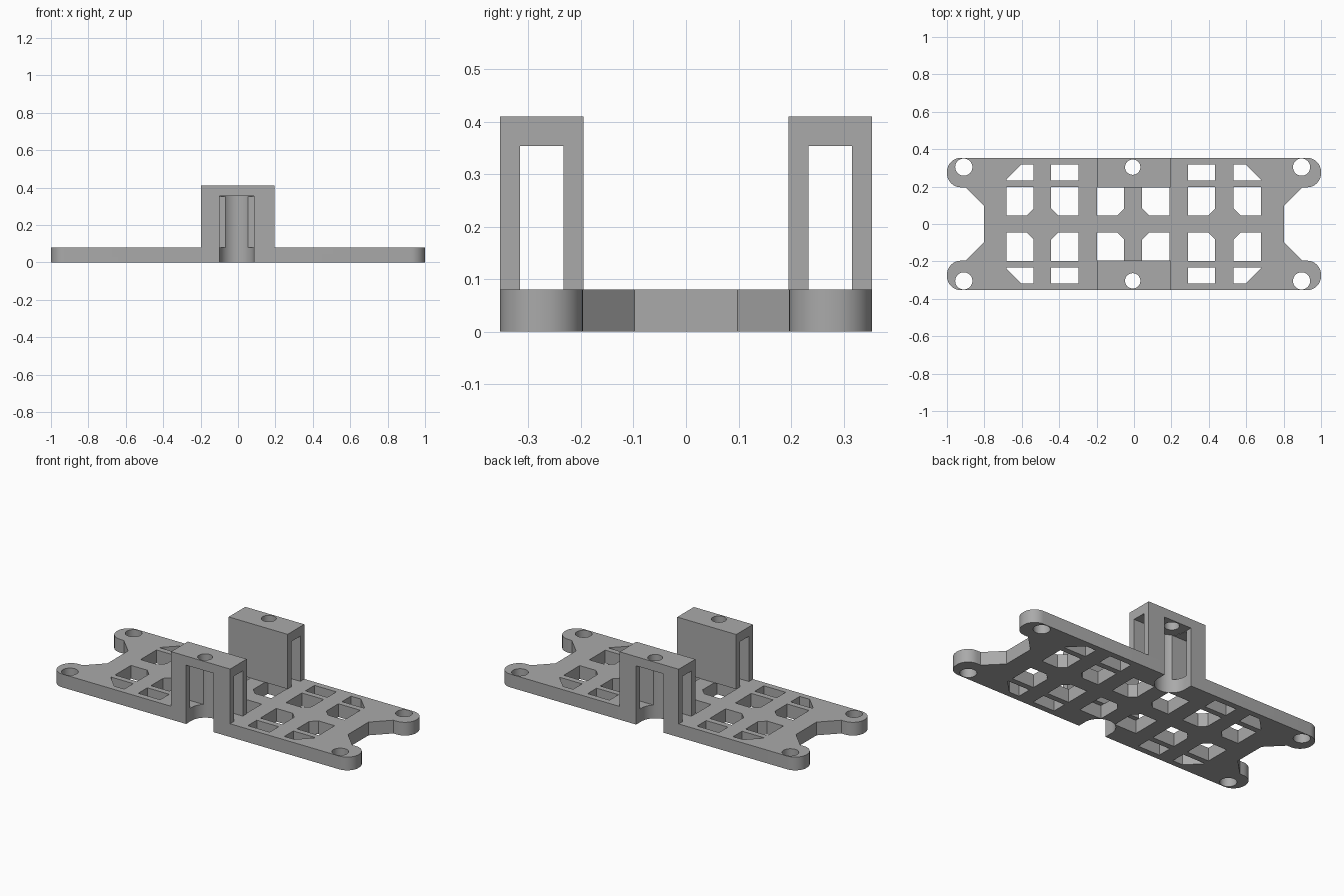
import bpy
import bmesh
from math import cos, sin, pi, radians
from mathutils import Vector

if "Cube" in bpy.data.objects:
    bpy.data.objects.remove(bpy.data.objects["Cube"], do_unlink=True)

PLATE_TOP = 0.08
HALF_DEPTH = 0.354
SHIFT = -0.007          # holes and slots sit slightly off centre

grey = bpy.data.materials.new("plain grey")
grey.use_nodes = True
grey.diffuse_color = (0.4, 0.4, 0.4, 1)
grey.node_tree.nodes["Principled BSDF"].inputs["Base Color"].default_value = (0.4, 0.4, 0.4, 1)


def arc(cx, cy, r, start, end, steps):
    return [(cx + r * cos(radians(start + (end - start) * i / steps)),
             cy + r * sin(radians(start + (end - start) * i / steps))) for i in range(steps + 1)]


def circle(cx, cy, r):
    return arc(cx, cy, r, 0, 360, 32)[:-1]


def flip_y(pts):
    return [(x, -y) for x, y in pts]


def prisms(name, profiles, low, high, along_x=False):
    """One object holding an extruded solid for each closed profile."""
    bm = bmesh.new()
    for pts in profiles:
        place = (lambda p: (low, p[0], p[1])) if along_x else (lambda p: (p[0], p[1], low))
        face = bm.faces.new([bm.verts.new(place(p)) for p in pts])
        ext = bmesh.ops.extrude_face_region(bm, geom=[face])
        step = Vector((high - low, 0, 0)) if along_x else Vector((0, 0, high - low))
        bmesh.ops.translate(bm, vec=step,
                            verts=[v for v in ext["geom"] if isinstance(v, bmesh.types.BMVert)])
    bmesh.ops.recalc_face_normals(bm, faces=bm.faces)
    mesh = bpy.data.meshes.new(name)
    bm.to_mesh(mesh)
    bm.free()
    mesh.materials.append(grey)
    obj = bpy.data.objects.new(name, mesh)
    bpy.context.collection.objects.link(obj)
    return obj


def combine(body, tool, operation):
    tool.hide_render = True
    mod = body.modifiers.new(operation.lower(), 'BOOLEAN')
    mod.operation = operation
    mod.solver = 'EXACT'
    mod.object = tool
    bpy.context.view_layer.objects.active = body
    bpy.ops.object.modifier_apply(modifier=mod.name)
    bpy.data.objects.remove(tool, do_unlink=True)


# Plate outline: one rounded arm, mirrored to the four corners
arm = [(0.803, 0.098), (0.9, 0.196)]
arm += arc(0.925, 0.271, 0.075, -90, 0, 8) + arc(0.925, 0.279, 0.075, 0, 90, 8)
right_half = flip_y(arm)[::-1] + arm
outline = right_half + [(-x, -y) for x, y in right_half]
body = prisms("mounting_bracket", [outline], 0, PLATE_TOP)

# Lattice cells: inner rows have one small chamfer, outer rows a big one at the ends
cells = []
columns = [-0.61, -0.37, -0.126, 0.117, 0.361, 0.605]
for i, cx in enumerate(columns):
    side = 1 if i % 2 == 0 else -1
    a, b = cx - side * 0.073, cx + side * 0.073
    far = 0.222 if i in (2, 3) else 0.198     # centre cells run under the towers
    inner = [(a, far), (a, 0.046), (b - side * 0.037, 0.046), (b, 0.083), (b, far)]
    cells += [inner, flip_y(inner)]
    if i in (2, 3):
        continue
    outer = [(a, 0.232), (b, 0.232), (b, 0.318)]
    outer += [(a + side * 0.08, 0.318), (a, 0.238)] if i in (0, 5) else [(a, 0.318)]
    cells += [outer, flip_y(outer)]
combine(body, prisms("cell_cutter", cells, -0.1, 0.2), 'DIFFERENCE')

# Arched towers front and back, open from side to side
arch = [(0.195, PLATE_TOP), (0.195, 0.41), (HALF_DEPTH, 0.41), (HALF_DEPTH, PLATE_TOP),
        (0.316, PLATE_TOP), (0.316, 0.353), (0.233, 0.353), (0.233, PLATE_TOP)]
arches = [arch, [(-y, z) for y, z in arch]]
combine(body, prisms("towers", arches, -0.199, 0.195, along_x=True), 'UNION')

# Round-backed slots open to the outside
slot = arc(SHIFT, 0.302, 0.092, 180, 360, 20) + [(SHIFT + 0.092, 0.5), (SHIFT - 0.092, 0.5)]
combine(body, prisms("slot_cutter", [slot, flip_y(slot)], -0.1, 0.355), 'DIFFERENCE')

# Bolt holes in the arms and tower tops
holes = []
for sy in (-1, 1):
    for cx, r in ((-0.903, 0.046), (0, 0.041), (0.903, 0.046)):
        holes.append(circle(cx + SHIFT, sy * 0.304, r))
combine(body, prisms("hole_cutter", holes, -0.1, 0.6), 'DIFFERENCE')

# Smooth the round walls, keep edges sharp
bpy.ops.object.select_all(action='DESELECT')
body.select_set(True)
bpy.context.view_layer.objects.active = body
bpy.ops.object.shade_smooth_by_angle(angle=radians(30))
